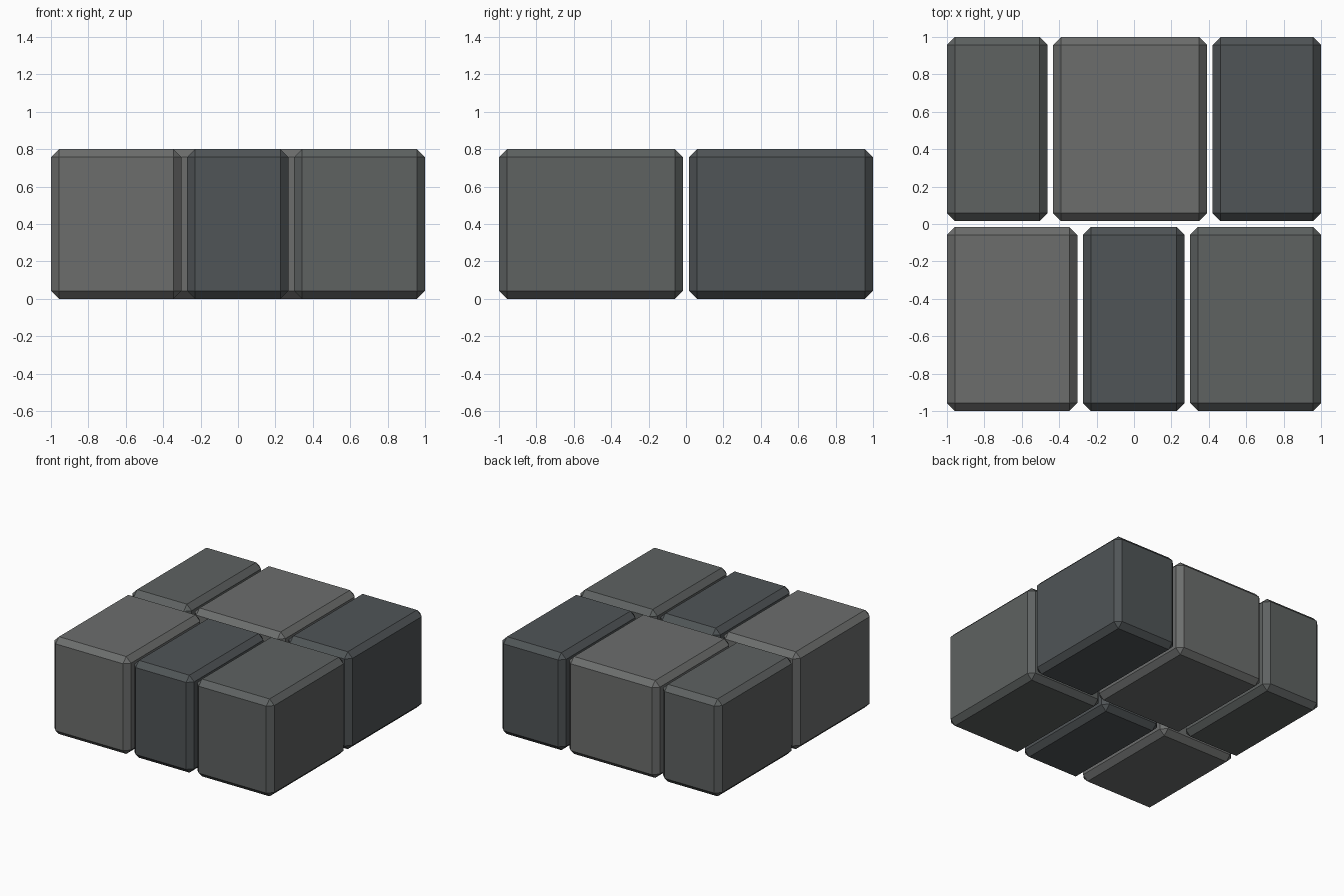
import bpy
import bmesh
from mathutils import Matrix, Vector

if "Cube" in bpy.data.objects:
    bpy.data.objects.remove(bpy.data.objects["Cube"])

HEIGHT = 0.8
CHAMFER = 0.043


def make_material(name, rgb):
    mat = bpy.data.materials.new(name)
    mat.diffuse_color = (*rgb, 1)
    mat.use_nodes = True
    mat.node_tree.nodes["Principled BSDF"].inputs["Base Color"].default_value = mat.diffuse_color
    return mat


light = make_material("light_stone", (0.150, 0.155, 0.152))
mid = make_material("mid_stone", (0.112, 0.122, 0.120))
dark = make_material("dark_stone", (0.080, 0.090, 0.095))


def stone(name, x0, x1, y0, y1, mat):
    """Box between the given limits with every edge chamfered flat."""
    bm = bmesh.new()
    bmesh.ops.create_cube(bm, size=1)
    bmesh.ops.transform(bm, verts=bm.verts,
                        matrix=Matrix.Diagonal((x1 - x0, y1 - y0, HEIGHT, 1)))
    bmesh.ops.bevel(bm, geom=bm.edges[:], offset=CHAMFER, offset_type='OFFSET',
                    segments=1, affect='EDGES', profile=0.5)
    mesh = bpy.data.meshes.new(name)
    bm.to_mesh(mesh)
    bm.free()
    mesh.materials.append(mat)
    obj = bpy.data.objects.new(name, mesh)
    obj.location = Vector(((x0 + x1) / 2, (y0 + y1) / 2, HEIGHT / 2))
    bpy.context.collection.objects.link(obj)


# Two rows of paving stones with staggered joints
rows = {
    "front": (-1.0, -0.015, [(-1.0, -0.303, light), (-0.273, 0.271, dark), (0.3, 1.0, mid)]),
    "back": (0.015, 1.0, [(-1.0, -0.462, mid), (-0.433, 0.391, light), (0.42, 1.0, dark)]),
}
for row, (y0, y1, stones) in rows.items():
    for side, (x0, x1, mat) in zip(("left", "middle", "right"), stones):
        stone(f"{row}_{side}_stone", x0, x1, y0, y1, mat)
